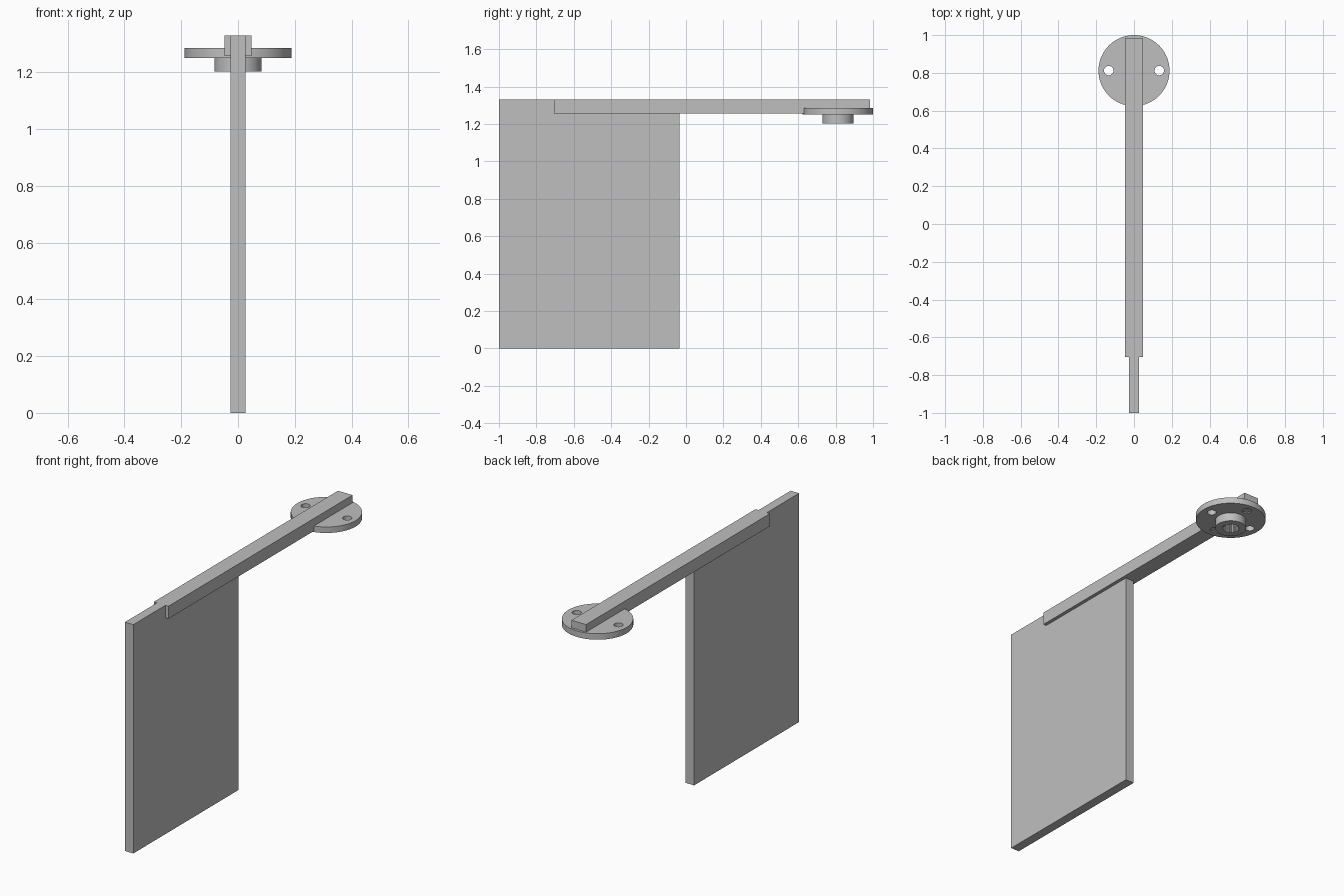
import bpy, bmesh, math

if "Cube" in bpy.data.objects:
    bpy.data.objects.remove(bpy.data.objects["Cube"])

gray = bpy.data.materials.new("plain_gray")
gray.diffuse_color = (0.52, 0.52, 0.52, 1)
gray.use_nodes = True
gray.node_tree.nodes["Principled BSDF"].inputs["Base Color"].default_value = gray.diffuse_color

CY = 0.812          # centre of the round mount along y
BAR_Z = 1.257       # underside of the arm
TOP = 1.33


def circle(r, n, cx=0.0, cy=0.0):
    return [(cx + r * math.cos(2 * math.pi * i / n),
             cy + r * math.sin(2 * math.pi * i / n)) for i in range(n)]


def add_stack(bm, rings):
    """Skin a list of equally sized 3D rings and cap both ends."""
    loops = [[bm.verts.new(p) for p in ring] for ring in rings]
    n = len(loops[0])
    for a, b in zip(loops, loops[1:]):
        for i in range(n):
            j = (i + 1) % n
            bm.faces.new((a[i], a[j], b[j], b[i]))
    bm.faces.new(loops[0][::-1])
    bm.faces.new(loops[-1])


def prism(bm, pts, z0, z1):
    add_stack(bm, [[(x, y, z) for x, y in pts] for z in (z0, z1)])


def finish(bm, name):
    bmesh.ops.recalc_face_normals(bm, faces=bm.faces[:])
    me = bpy.data.meshes.new(name)
    bm.to_mesh(me)
    bm.free()
    me.materials.append(gray)
    ob = bpy.data.objects.new(name, me)
    bpy.context.collection.objects.link(ob)
    return ob


# Upright panel, notched at the top where the arm sits
profile = [(-1, 0), (-0.036, 0), (-0.036, BAR_Z), (-0.705, BAR_Z),
           (-0.705, TOP), (-1, TOP)]
bm = bmesh.new()
add_stack(bm, [[(x, y, z) for y, z in profile] for x in (-0.027, 0.027)])
finish(bm, "panel")

# Long horizontal arm
bm = bmesh.new()
prism(bm, [(-0.047, -0.705), (0.047, -0.705), (0.047, 0.985), (-0.047, 0.985)],
      BAR_Z, TOP)
finish(bm, "arm")

# Round mount: disc with a hub below
bm = bmesh.new()
steps = [(0.083, 1.202), (0.083, 1.251), (0.188, 1.251), (0.188, 1.286)]
add_stack(bm, [[(x, y, z) for x, y in circle(r, 72, 0, CY)] for r, z in steps])
mount = finish(bm, "round_mount")

# Cutter: four screw holes and the toothed hub socket
bm = bmesh.new()
for k in range(4):
    a = k * math.pi / 2
    top = 1.4 if k % 2 == 0 else BAR_Z + 0.01
    prism(bm, circle(0.025, 24, 0.134 * math.cos(a), CY + 0.134 * math.sin(a)),
          1.22, top)
teeth = 25
socket = []
for i in range(teeth * 4):
    r = 0.047 if i % 4 < 2 else 0.041
    a = 2 * math.pi * i / (teeth * 4)
    socket.append((r * math.cos(a), CY + r * math.sin(a)))
prism(bm, socket, 1.1, BAR_Z + 0.01)
cutter = finish(bm, "hole_cutter")
cutter.hide_render = True

mod = mount.modifiers.new("holes", 'BOOLEAN')
mod.operation = 'DIFFERENCE'
mod.solver = 'EXACT'
mod.object = cutter
bpy.context.view_layer.objects.active = mount
mount.select_set(True)
bpy.ops.object.modifier_apply(modifier=mod.name)
bpy.data.objects.remove(cutter)
bpy.ops.object.shade_smooth_by_angle(angle=math.radians(30))
